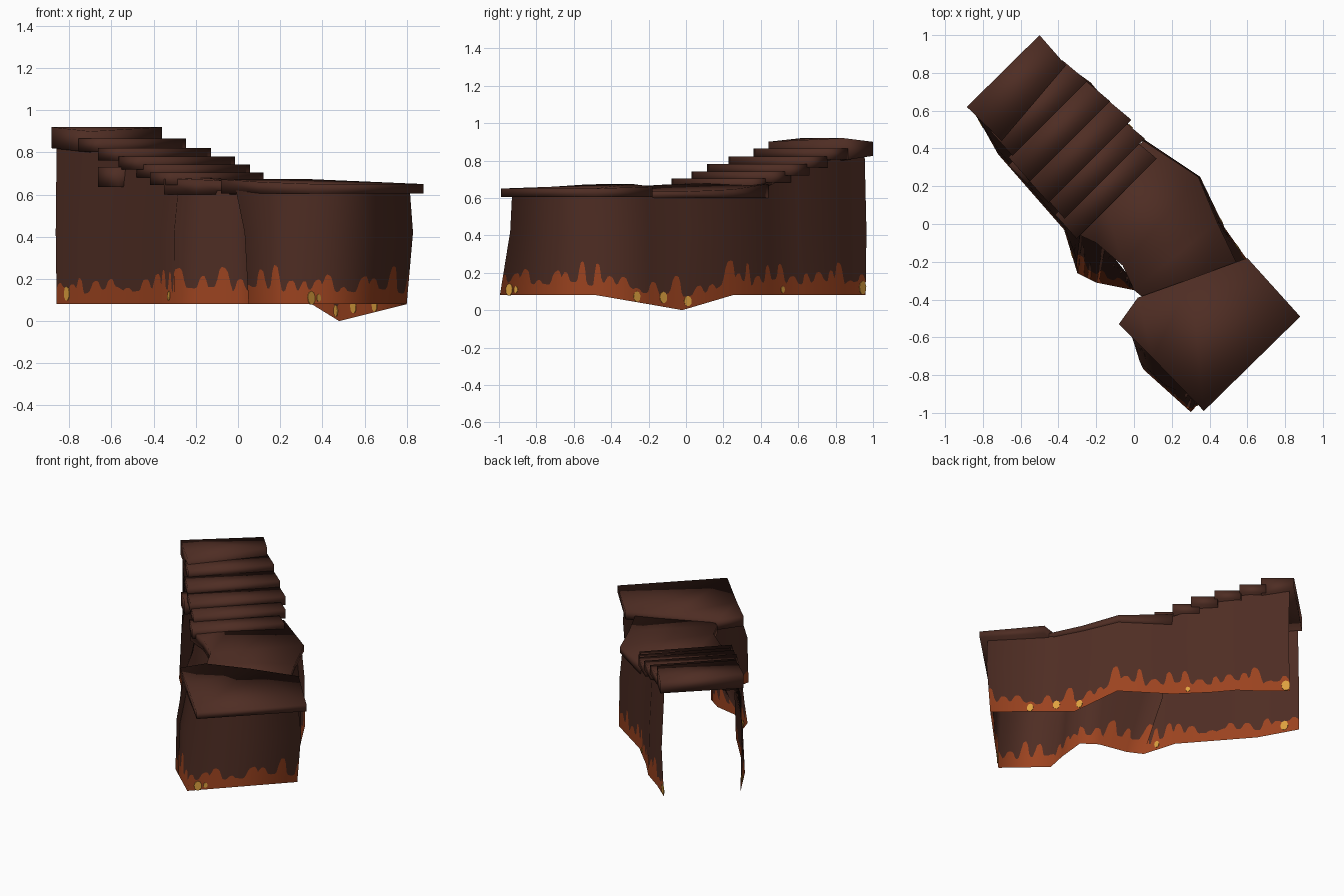
import bpy, bmesh, math, random
from mathutils import Vector, Matrix

if "Cube" in bpy.data.objects:
    bpy.data.objects.remove(bpy.data.objects["Cube"])

random.seed(4)
R = math.sqrt(0.5)

def material(name, rgb):
    m = bpy.data.materials.new(name)
    m.diffuse_color = (*rgb, 1)
    m.use_nodes = True
    m.node_tree.nodes["Principled BSDF"].inputs["Base Color"].default_value = m.diffuse_color
    return m

BROWN = material("dark brown rock", (0.077, 0.026, 0.017))
ORANGE = material("molten orange", (0.33, 0.056, 0.014))
YELLOW = material("hot yellow", (0.73, 0.36, 0.05))

def finish(name, bm, mats, angle=None):
    me = bpy.data.meshes.new(name)
    bm.to_mesh(me)
    bm.free()
    ob = bpy.data.objects.new(name, me)
    bpy.context.collection.objects.link(ob)
    for m in mats:
        me.materials.append(m)
    if angle:
        bpy.ops.object.select_all(action='DESELECT')
        bpy.context.view_layer.objects.active = ob
        ob.select_set(True)
        bpy.ops.object.shade_smooth_by_angle(angle=math.radians(angle))
    return ob

def st(s, t):
    """Ramp coordinates (along, across) to x, y."""
    return (t - s) * R, (t + s) * R

def slab(name, pts, bottom):
    """Stone slab from an outline of (x, y, top z[, bottom z]), softly shaded all round."""
    bm = bmesh.new()
    top = [bm.verts.new(p[:3]) for p in pts]
    low = [bm.verts.new((p[0], p[1], p[3] if len(p) > 3 else bottom)) for p in pts]
    bm.faces.new(top)
    bm.faces.new(low[::-1])
    n = len(pts)
    for i in range(n):
        j = (i + 1) % n
        bm.faces.new((top[j], top[i], low[i], low[j]))
    bmesh.ops.triangulate(bm, faces=[f for f in bm.faces if len(f.verts) > 4])
    bmesh.ops.recalc_face_normals(bm, faces=bm.faces)
    return finish(name, bm, [BROWN], 100)

# Landing slab at the front
slab("front_landing", [(.88, -.49, .65), (.37, -.99, .65), (.10, -.71, .66),
                       (-.08, -.53, .672), (.02, -.39, .675), (.30, -.29, .675),
                       (.60, -.18, .66)], .605)
# Walkway between landing and stairs
slab("middle_deck", [(.55, -.22, .635), (.34, -.45, .64), (.12, -.45, .64), (.00, -.35, .655),
                     (-.06, -.22, .665), (-.20, -.10, .672), (-.35, -.03, .675),
                     (-.18, .24, .685), (.05, .44, .675), (.34, .25, .645),
                     (.44, .01, .635)], .60)

# Stair treads: front edge, top, left and right ends
treads = [(.16, .705, -.27, .33), (.28, .742, -.24, .36), (.40, .78, -.24, .38),
          (.55, .822, -.23, .37), (.71, .865, -.20, .36)]
for i, (s, z, t0, t1) in enumerate(treads):
    pts = [st(s, t0), st(s, t1), st(s + .17, t1 - .015), st(s + .17, t0 + .01)]
    slab(f"tread_{i + 1}", [(*p, z) for p in pts], z - .06)
# Side stub and top slab
slab("side_stub", [(*st(a, b), .73) for a, b in
                   ((.55, -.25), (.55, -.12), (.69, -.12), (.69, -.25))], .635)
slab("top_slab", [(-.885, .62, .92, .82), (-.70, .44, .90, .80),
                  (-.36, .84, .92, .80), (-.50, 1.0, .90, .825)], .815)

# Wall outline: bottom x, y, z then top x, y, z, open at the back
outline = [
    (-.86, .62, .08, -.86, .61, .84), (-.72, .37, .08, -.68, .43, .82),
    (-.37, -.03, .08, -.34, .015, .66), (-.30, -.26, .08, -.28, -.05, .62),
    (-.20, -.31, .08, -.16, -.11, .62), (.00, -.35, .08, .00, -.31, .62),
    (.10, -.42, .08, .10, -.41, .62), (.08, -.62, .08, .00, -.55, .62),
    (.05, -.77, .08, -.01, -.60, .62), (.30, -.995, .08, .34, -.93, .62),
    (.80, -.48, .08, .815, -.49, .62), (.60, -.19, .03, .545, -.21, .62),
    (.48, -.02, .00, .435, .00, .62), (.35, .25, .08, .33, .24, .62),
    (.05, .45, .08, .05, .43, .66), (-.12, .62, .08, -.13, .59, .74),
    (-.23, .75, .08, -.24, .72, .79), (-.37, .85, .08, -.38, .83, .82),
    (-.50, .96, .08, -.50, .955, .84)]

# Soft outward normal at every outline corner
dirs = [Vector((b[0] - a[0], b[1] - a[1], 0)).normalized() for a, b in zip(outline, outline[1:])]
sides = [Vector((d.y, -d.x, 0)) for d in dirs]
corner = [(sides[max(0, i - 1)] + sides[min(len(sides) - 1, i)]).normalized()
          for i in range(len(outline))]

# Random drip shapes along the wall: centre, half width, height
drips, p = [], 0.03
while p < 6:
    drips.append((p, random.uniform(.022, .036), random.choice((.02, .04, .06, .09, .11))))
    p += random.uniform(.07, .14)

def lava_height(d):
    h = .068 + .012 * math.sin(d * 17) + .006 * math.sin(d * 41)
    return h + max(k * math.exp(-((d - c) / w) ** 4) for c, w, k in drips)

def wall_points(i, f):
    """Bottom, middle and top of the wall at fraction f of segment i."""
    q = [u + (v - u) * f for u, v in zip(outline[i], outline[i + 1])]
    low, top = Vector(q[:3]), Vector(q[3:])
    side = max(-1, min(1, (top.x + top.y) * 5))
    mid = Vector((top.x + .015 * side, top.y + .01 * side, .42))
    if i < 3:  # keep the left wall upright below the stairs
        mid = mid.lerp(low, .7)
    if 6 <= i < 9:  # the landing block keeps its full width up to the middle
        mid = mid.lerp(low, .75 if f < .5 or i < 8 else 1.5 - 1.5 * f)
    mid.z = .42
    return low, mid, top

bm = bmesh.new()
columns, normals, dist = [], [], 0.0
last = len(outline) - 2
for i in range(last + 1):
    length = (Vector(outline[i + 1][:2]) - Vector(outline[i][:2])).length
    n = max(2, int(length / .011))
    for k in range(n + (i == last)):
        f = k / n
        low, mid, top = wall_points(i, f)
        jag = low.lerp(mid, lava_height(dist + length * f) / (mid.z - low.z))
        columns.append([bm.verts.new(v) for v in (low, jag, mid, top)])
        normals += [corner[i].lerp(corner[i + 1], f).normalized()] * 4
    dist += length
for c, e in zip(columns, columns[1:]):
    for k in range(3):
        face = bm.faces.new((c[k], e[k], e[k + 1], c[k + 1]))
        face.material_index = 1 if k == 0 else 0
        face.smooth = True
walls = finish("side_walls", bm, [BROWN, ORANGE])
walls.data.normals_split_custom_set_from_vertices([tuple(v) for v in normals])

# Thin yellow discs set through the wall: segment, fraction, height above edge, radius
spots = [(0, .35, .05, .026), (2, .6, .04, .018), (9, .09, .03, .025), (9, .16, .03, .014),
         (10, .75, .03, .022), (11, .4, .05, .024), (12, .1, .04, .022),
         (14, .4, .03, .014), (17, .85, .04, .028)]
bm = bmesh.new()
for i, f, h, r in spots:
    low, mid, _ = wall_points(i, f)
    up = (mid - low).normalized()
    nrm = dirs[i].cross(up).normalized()
    m = Matrix((dirs[i], nrm.cross(dirs[i]), nrm)).transposed().to_4x4()
    bmesh.ops.create_cone(bm, cap_ends=True, segments=9, radius1=r, radius2=r, depth=.006,
                          matrix=Matrix.Translation(low + up * h) @ m
                          @ Matrix.Diagonal((1, 1.3, 1, 1)))
finish("lava_spots", bm, [YELLOW], 30)
